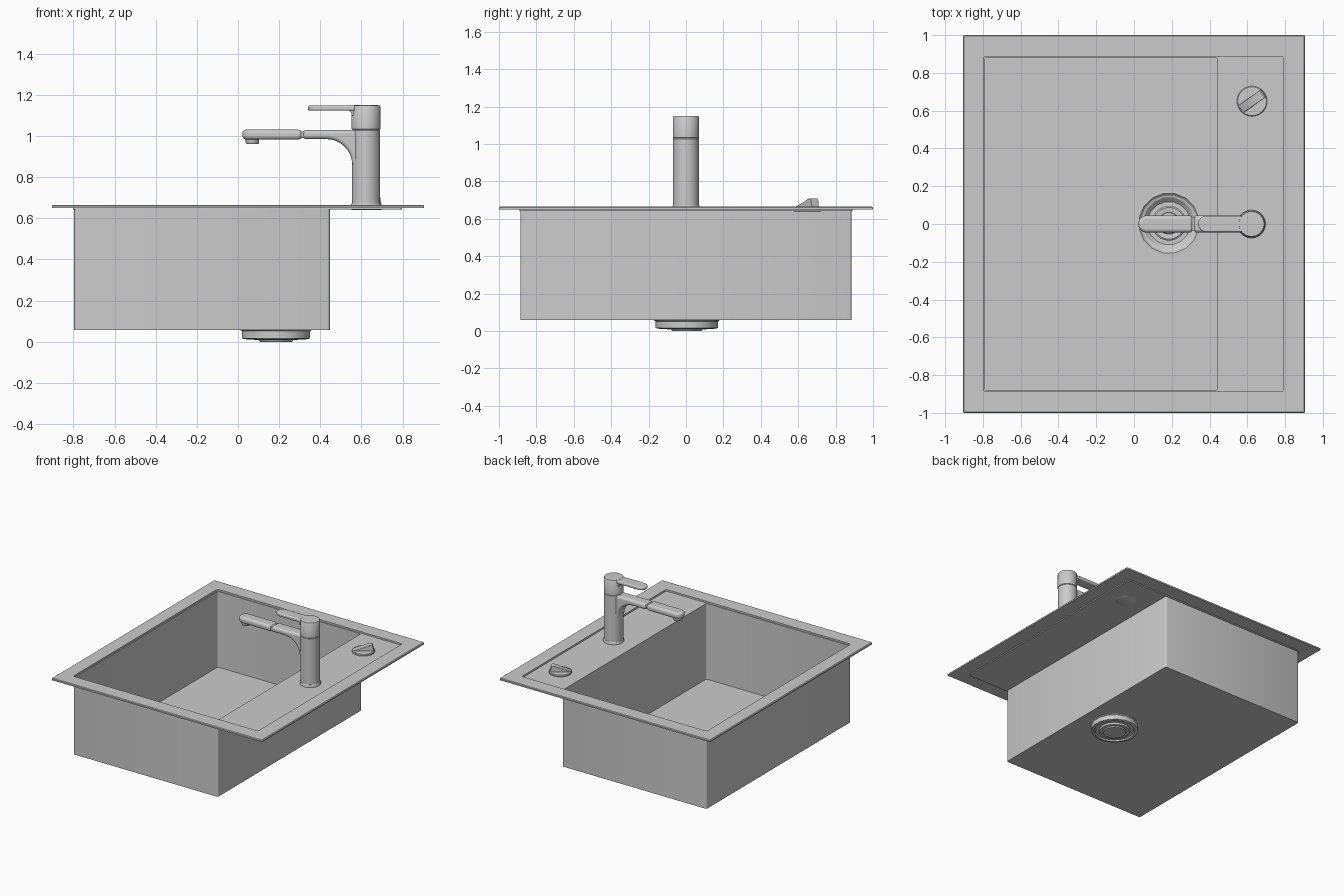
import bpy, bmesh
from math import sin, cos, pi, radians
from mathutils import Matrix, Vector

if "Cube" in bpy.data.objects:
    bpy.data.objects.remove(bpy.data.objects["Cube"])

DRAIN = (0.185, 0.004)
TAP_X = 0.622


def finish(bm, name, bevel=0, angle=35):
    bmesh.ops.recalc_face_normals(bm, faces=bm.faces)
    me = bpy.data.meshes.new(name)
    bm.to_mesh(me)
    bm.free()
    ob = bpy.data.objects.new(name, me)
    bpy.context.collection.objects.link(ob)
    if bevel:
        m = ob.modifiers.new("bevel", "BEVEL")
        m.width, m.segments, m.limit_method = bevel, 4, "ANGLE"
        m.angle_limit = radians(40)
    bpy.ops.object.select_all(action="DESELECT")
    ob.select_set(True)
    bpy.context.view_layer.objects.active = ob
    bpy.ops.object.shade_smooth_by_angle(angle=radians(angle))
    return ob


def skin(bm, loops, closed=False):
    """Join equal-length point loops with quads."""
    vs = [[bm.verts.new(p) for p in lp] for lp in loops]
    pairs = list(zip(vs, vs[1:])) + ([(vs[-1], vs[0])] if closed else [])
    for a, b in pairs:
        for i in range(len(a)):
            j = (i + 1) % len(a)
            bm.faces.new((a[i], a[j], b[j], b[i]))
    return vs


def rect(x0, x1, y, z, r=0.012):
    """Rectangle with 4-point rounded corners (16 points)."""
    pts = []
    for k, (cx, cy) in enumerate([(x1 - r, y - r), (x0 + r, y - r), (x0 + r, r - y), (x1 - r, r - y)]):
        for j in range(4):
            a = k * pi / 2 + j * pi / 6
            pts.append((cx + r * cos(a), cy + r * sin(a), z))
    return pts


def circle(c, r, z, n, off=0.0):
    return [(c[0] + r * cos(off + 2 * pi * i / n), c[1] + r * sin(off + 2 * pi * i / n), z) for i in range(n)]


def lathe(name, c, profile, n=40, off=0.0, angle=35):
    """Turned solid from (radius, z) points, capped at both ends."""
    bm = bmesh.new()
    vs = skin(bm, [circle(c, r, z, n, off) for r, z in profile])
    bm.faces.new(vs[0])
    bm.faces.new(vs[-1])
    return finish(bm, name, angle=angle)


def prism(name, pts, vec, bevel=0, matrix=None):
    """Outline extruded along a vector."""
    bm = bmesh.new()
    f = bm.faces.new([bm.verts.new(p) for p in pts])
    ext = bmesh.ops.extrude_face_region(bm, geom=[f])["geom"]
    bmesh.ops.translate(bm, vec=Vector(vec), verts=[g for g in ext if isinstance(g, bmesh.types.BMVert)])
    if matrix:
        bmesh.ops.transform(bm, matrix=matrix, verts=bm.verts)
    return finish(bm, name, bevel)


def tongue(x0, x1, hw, z):
    """Plan outline with a rounded left end and a square right end."""
    arc = [(x0 + hw - hw * sin(t * pi / 16), hw * cos(t * pi / 16), z) for t in range(17)]
    return arc + [(x1, -hw, z), (x1, hw, z)]


# Sink shell: bowl outside, rim, recessed deck, bowl inside
bm = bmesh.new()
off = pi / 16
skin(bm, [
    circle(DRAIN, 0.165, 0.058, 16, off),
    rect(-0.796, 0.446, 0.885, 0.058),
    rect(-0.796, 0.446, 0.885, 0.642),
    rect(-0.802, 0.796, 0.890, 0.642),
    rect(-0.802, 0.796, 0.890, 0.650),
    rect(-0.905, 0.905, 1.0, 0.650, 0.006),
    rect(-0.905, 0.905, 1.0, 0.660, 0.006),
    rect(-0.900, 0.900, 0.995, 0.665, 0.006),
    rect(-0.798, 0.792, 0.886, 0.665),
    rect(-0.798, 0.792, 0.886, 0.652),
    rect(-0.790, 0.441, 0.880, 0.652),
    rect(-0.790, 0.441, 0.880, 0.064),
    circle(DRAIN, 0.165, 0.064, 16, off),
], closed=True)
finish(bm, "sink_shell", angle=32)

# Drain cup under the bowl, with stepped inside and a ribbed underside
lathe("drain_cup", DRAIN, [
    (0.05, 0.034), (0.095, 0.030), (0.115, 0.030), (0.138, 0.052), (0.150, 0.056),
    (0.160, 0.067), (0.178, 0.066), (0.178, 0.057), (0.169, 0.052), (0.169, 0.016),
    (0.148, 0.012), (0.142, 0.022), (0.112, 0.022), (0.108, 0.008), (0.085, 0.008),
    (0.080, 0.000), (0.030, 0.000)], n=16, off=off, angle=25)
# Strainer plug in the drain
lathe("drain_plug", DRAIN, [
    (0.09, 0.026), (0.092, 0.044), (0.084, 0.049), (0.058, 0.046), (0.055, 0.058),
    (0.045, 0.061), (0.012, 0.061)], n=24)

# Tap body and base ring
tap = (TAP_X, 0)
lathe("tap_base_ring", tap, [(0.074, 0.645), (0.074, 0.666), (0.070, 0.672)])
lathe("tap_body", tap, [(0.069, 0.66), (0.069, 1.028), (0.066, 1.031)])
# Tap handle: cap and flat lever
lathe("handle_cap", tap, [(0.066, 1.031), (0.070, 1.034), (0.070, 1.143), (0.066, 1.149), (0.055, 1.15)])
prism("handle_lever", tongue(0.34, TAP_X, 0.043, 1.123), (0, 0, 0.025), 0.008)
web = [(0.535, 1.126), (0.548, 1.118), (0.555, 1.10), (0.60, 1.10), (0.60, 1.14), (0.535, 1.14)]
prism("lever_web", [(x, -0.035, z) for x, z in web], (0, 0.07, 0))

# Spout arm with the curved underside that flows into the body
side = [(0.315, 1.03), (0.315, 0.985)]
side += [(0.43 + 0.125 * sin(t * pi / 20), 0.86 + 0.125 * cos(t * pi / 20)) for t in range(11)]
side += [(0.60, 0.82), (0.60, 1.03)]
prism("spout_arm", [(x, -0.045, z) for x, z in side], (0, 0.09, 0), 0.018)
# Spout head and its nozzle
prism("spout_head", tongue(0.022, 0.311, 0.045, 0.983), (0, 0, 0.048), 0.018)
prism("spout_joint", [(0.30, y, z) for y, z in ((-.038, .991), (.038, .991), (.038, 1.023), (-.038, 1.023))],
      (0.025, 0, 0), 0.003)
lathe("spout_nozzle", (0.07, 0), [(0.033, 0.99), (0.033, 0.968), (0.029, 0.962), (0.022, 0.962), (0.02, 0.97)], n=24)

# Drain control knob: disc with a slanted grip
lathe("knob_disc", (0.625, 0.65), [(0.07, 0.640), (0.080, 0.645), (0.080, 0.660), (0.076, 0.664)])
grip = [(-0.076, 0), (-0.07, 0.008), (0.0, 0.032), (0.035, 0.047), (0.058, 0.049), (0.066, 0.04), (0.074, 0)]
prism("knob_grip", [(x, -0.024, z) for x, z in grip], (0, 0.048, 0), 0.003,
      Matrix.Translation((0.625, 0.65, 0.66)) @ Matrix.Rotation(radians(35), 4, "Z"))
